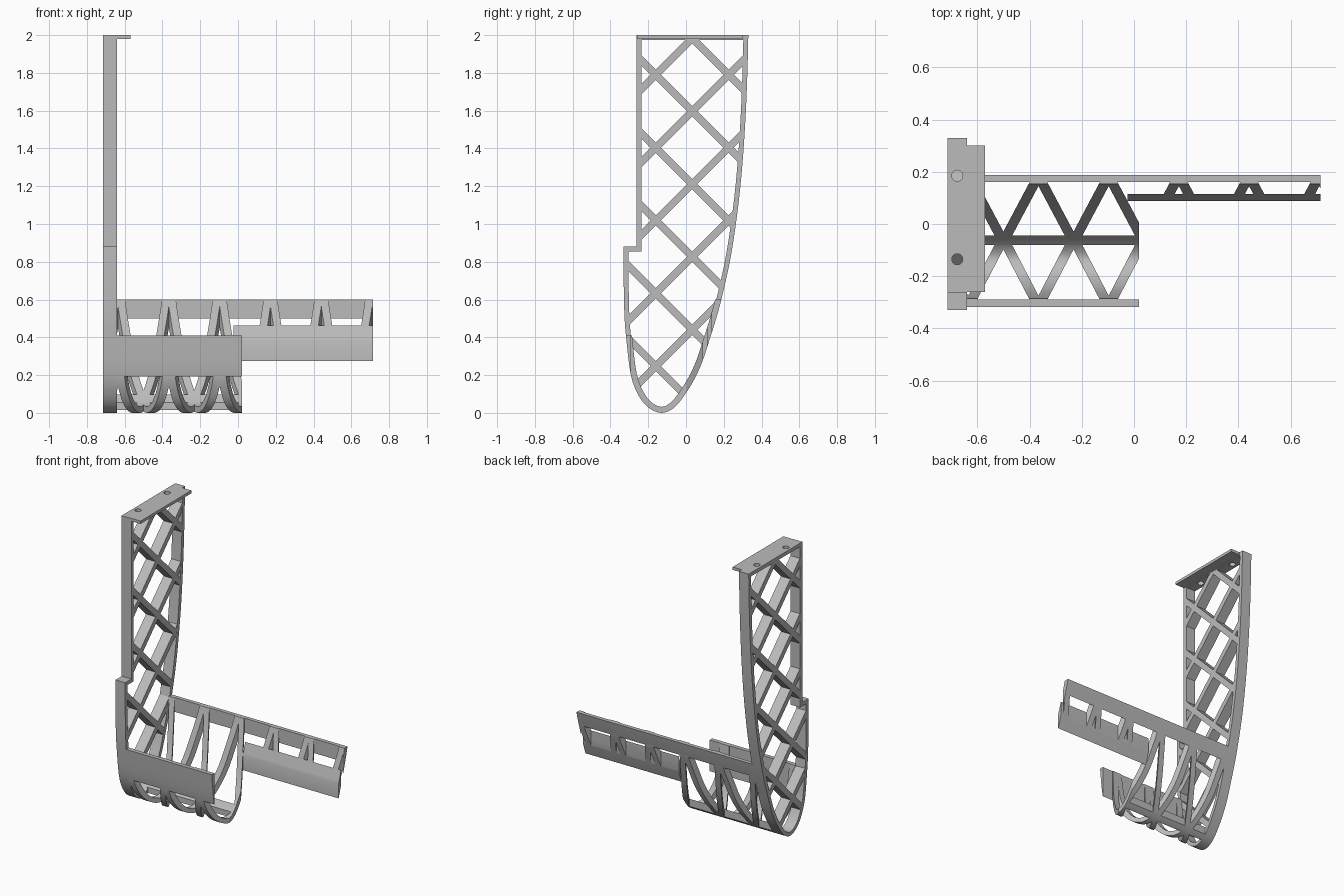
import bpy, bmesh, math
from mathutils import Vector

if "Cube" in bpy.data.objects:
    bpy.data.objects.remove(bpy.data.objects["Cube"])

grey = bpy.data.materials.new("light_grey")
grey.diffuse_color = (0.5, 0.5, 0.5, 1)
grey.use_nodes = True
grey.node_tree.nodes["Principled BSDF"].inputs["Base Color"].default_value = grey.diffuse_color
X0, X1, XM, X2 = -0.715, -0.64, 0.02, 0.715   # frame back/front, cradle end, arm end
T = 0.03                                      # wall thickness


def finish(name, bm):
    bmesh.ops.recalc_face_normals(bm, faces=bm.faces)
    me = bpy.data.meshes.new(name)
    bm.to_mesh(me)
    bm.free()
    me.materials.append(grey)
    ob = bpy.data.objects.new(name, me)
    bpy.context.collection.objects.link(ob)
    return ob


def prism(bm, pts, axis, lo, hi):
    """Extrude a polygon along x (points are y,z) or z (points are x,y)."""
    def put(p, h):
        return bm.verts.new((h, p[0], p[1]) if axis == 'x' else (p[0], p[1], h))
    a, b = [put(p, lo) for p in pts], [put(p, hi) for p in pts]
    faces = [bm.faces.new(a), bm.faces.new(b)]
    n = len(pts)
    for i in range(n):
        j = (i + 1) % n
        faces.append(bm.faces.new((a[i], a[j], b[j], b[i])))
    bmesh.ops.recalc_face_normals(bm, faces=faces)


def boolean(ob, cutter, op):
    m = ob.modifiers.new("cut", 'BOOLEAN')
    m.object, m.operation, m.solver, m.use_self = cutter, op, 'EXACT', True
    bpy.context.view_layer.objects.active = ob
    bpy.ops.object.modifier_apply(modifier="cut")


def smooth(ob):
    bpy.ops.object.select_all(action='DESELECT')
    ob.select_set(True)
    bpy.context.view_layer.objects.active = ob
    bpy.ops.object.shade_smooth_by_angle(angle=math.radians(25))


def spline(pts, n=4):
    p = [Vector(q) for q in pts]
    p = [2 * p[0] - p[1]] + p + [2 * p[-1] - p[-2]]
    out = []
    for i in range(1, len(p) - 2):
        a, b, c, d = p[i - 1:i + 3]
        for k in range(n):
            t = k / n
            out.append(0.5 * (2 * b + (c - a) * t + (2 * a - 5 * b + 4 * c - d) * t * t
                              + (3 * b - a - 3 * c + d) * t ** 3))
    return out + [p[-2]]


def offset(pts, d, closed):
    """Mitred offset to the left of the direction of travel."""
    out, n = [], len(pts)
    for i, p in enumerate(pts):
        prev = pts[i - 1] if closed or i else None
        nxt = pts[(i + 1) % n] if closed or i < n - 1 else None
        e1 = (p - prev).normalized() if prev is not None else (nxt - p).normalized()
        e2 = (nxt - p).normalized() if nxt is not None else e1
        n1, n2 = Vector((-e1.y, e1.x)), Vector((-e2.y, e2.x))
        out.append(p + (n1 + n2) * d / (1 + n1.dot(n2)))
    return out


# Side profile (y, z): down the front, round the bottom and up the back
curve = spline([(-.33, .88), (-.33, .7), (-.326, .52), (-.317, .4), (-.292, .2), (-.25, .09),
                (-.195, .025), (-.127, 0), (-.06, .03), (0, .105), (.045, .18), (.086, .27),
                (.124, .385), (.157, .49), (.187, .6), (.232, .8), (.264, 1), (.288, 1.2),
                (.305, 1.4), (.317, 1.6), (.325, 1.8), (.33, 2)])
outline = curve + [Vector((-.262, 2)), Vector((-.262, .88))]

# Bolt hole cutter
bm = bmesh.new()
for y in (.185, -.135):
    prism(bm, [(-.677 + .021 * math.cos(a * math.tau / 24), y + .021 * math.sin(a * math.tau / 24))
               for a in range(24)], 'z', 1.94, 2.05)
holes = finish("hole_cutter", bm)

# Side frame rim
bm = bmesh.new()
inner = offset(outline, T - .004, True)
rings = [[bm.verts.new((x, p.x, p.y)) for p in ring]
         for x, ring in ((X0, outline), (X1, outline), (X1, inner), (X0, inner))]
n = len(outline)
for r in range(4):
    a, b = rings[r], rings[(r + 1) % 4]
    for i in range(n):
        j = (i + 1) % n
        bm.faces.new((a[i], a[j], b[j], b[i]))
frame = finish("side_frame", bm)
boolean(frame, holes, 'DIFFERENCE')
smooth(frame)

# Diagonal lattice, trimmed to the inside of the rim
bm = bmesh.new()
w, L = .0275, 1.5                             # half width measured along z, bar reach
for k in range(6):
    for s, c in ((1, .022 + .3855 * k), (-1, .088 + .3855 * k)):
        prism(bm, [(-L, -s * L + c - w), (L, s * L + c - w),
                   (L, s * L + c + w), (-L, -s * L + c + w)], 'x', X0 - .05, X1 + .05)
bars = finish("bar_cutter", bm)
bm = bmesh.new()
prism(bm, offset(outline, .012, True), 'x', X0 + .001, X1 - .001)
lattice = finish("frame_lattice", bm)
boolean(lattice, bars, 'INTERSECT')

# Mounting plate on top
bm = bmesh.new()
prism(bm, [(X0, -.26), (-.57, -.26), (-.57, .3), (X0, .3)], 'z', 1.98, 2)
plate = finish("mounting_plate", bm)
boolean(plate, holes, 'DIFFERENCE')


# Curved shell, trimmed by rails and zigzag struts drawn in plan
def shell_part(name, pieces, top):
    bm = bmesh.new()
    wall = [p for p in curve if p.y < .72]
    prism(bm, wall + offset(wall, T + .002, False)[::-1], 'x', X1 - .01, X2)
    ob = finish(name, bm)
    bm = bmesh.new()
    for pts in pieces:
        prism(bm, pts, 'z', -.1, top)
    cutter = finish("cutter", bm)
    boolean(ob, cutter, 'INTERSECT')
    bpy.data.objects.remove(cutter)
    smooth(ob)


def rect(xa, xb, ya, yb):
    return [(xa, ya), (xb, ya), (xb, yb), (xa, yb)]


def clip(pts, xa, xb):
    """Trim a plan polygon to an x range."""
    for sgn, lim in ((1, xa), (-1, xb)):
        out = []
        for i, p in enumerate(pts):
            q = pts[(i + 1) % len(pts)]
            dp, dq = sgn * (p[0] - lim), sgn * (q[0] - lim)
            if dp >= 0:
                out.append(p)
            if dp * dq < 0:
                t = dp / (dp - dq)
                out.append((lim, p[1] + t * (q[1] - p[1])))
        pts = out
    return pts


def struts(y_apex, y_foot, y_stop, xa, xb):
    """Legs falling either way from every apex, cut off at y_stop."""
    res, h = [], .021
    t = (y_stop - y_apex) / (y_foot - y_apex)
    for k in range(6):
        x = -.635 + .269 * k
        for s in (-1, 1):
            xc, xf = x + s * .012, x + s * (.012 + .118 * t)
            leg = clip([(xc - h, y_apex), (xc + h, y_apex), (xf + h, y_stop), (xf - h, y_stop)],
                       xa, xb)
            if len(leg) > 2:
                res.append(leg)
    return res


XS = X1 - .005
shell_part("back_top_rail", [rect(XS, X2, .16, .3)], .6)
shell_part("arm_lower_rail", [rect(-.025, X2, .088, .115)], .6)
shell_part("bottom_rail", [rect(XS, XM, -.08, -.045)], .6)
shell_part("front_panel", [rect(XS, XM, -.4, -.29)], .41)
shell_part("back_struts", struts(.162, -.06, -.075, XS, XM), .6)
shell_part("front_struts", struts(-.292, -.065, -.05, XS, XM), .41)
shell_part("arm_struts", struts(.162, -.06, .113, XM, X2), .6)

for ob in (holes, bars):
    bpy.data.objects.remove(ob)
